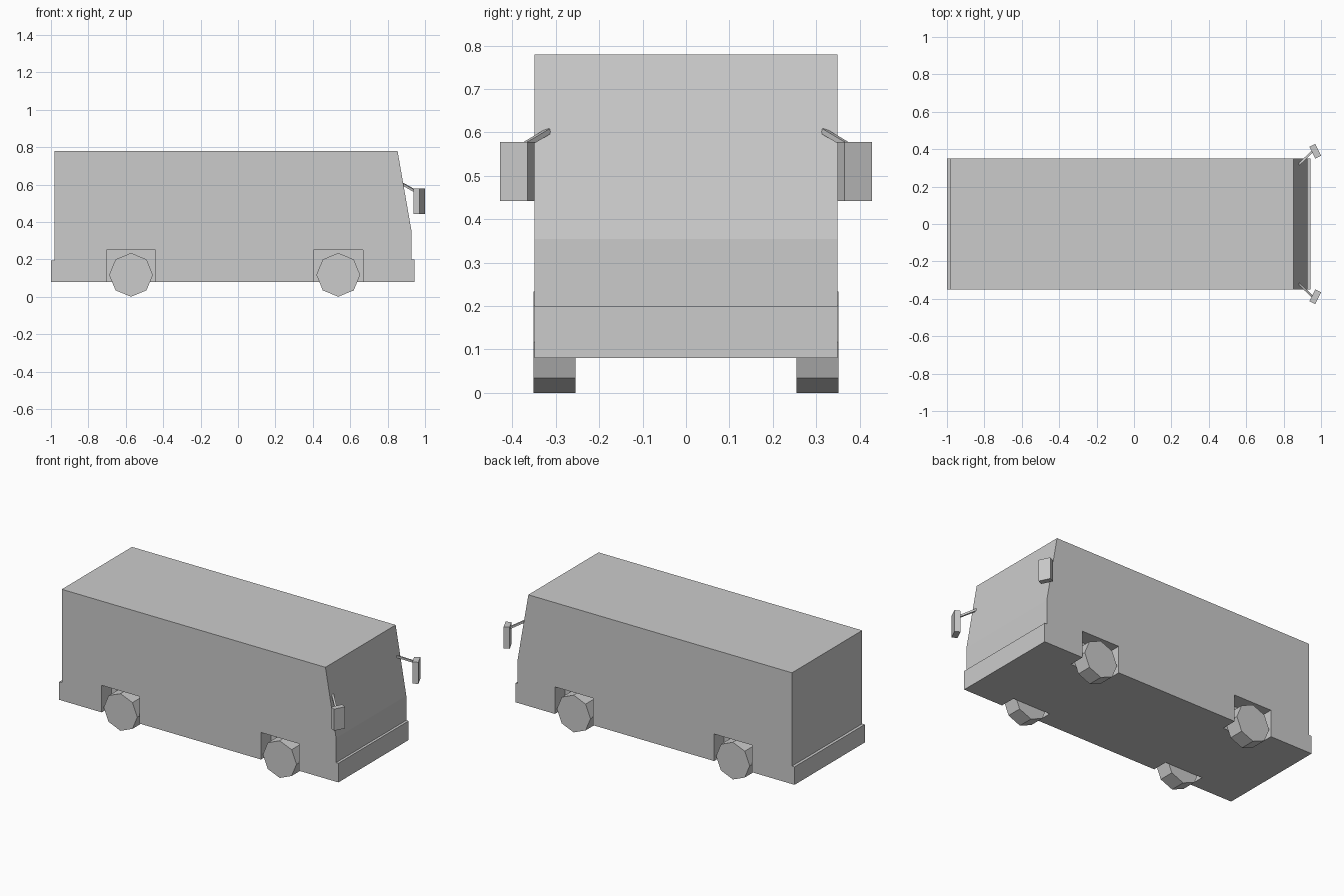
import bpy, bmesh, math
from mathutils import Matrix, Vector

if "Cube" in bpy.data.objects:
    bpy.data.objects.remove(bpy.data.objects["Cube"])

HALF_W = 0.349
WHEEL_X = (-0.572, 0.536)
WHEEL_R = 0.117


def finish(name, bm):
    bmesh.ops.recalc_face_normals(bm, faces=bm.faces)
    mesh = bpy.data.meshes.new(name)
    bm.to_mesh(mesh)
    bm.free()
    ob = bpy.data.objects.new(name, mesh)
    bpy.context.collection.objects.link(ob)
    return ob


def add_box(bm, centre, size, rot=Matrix()):
    m = Matrix.Translation(centre) @ rot @ Matrix.Diagonal((*size, 1))
    bmesh.ops.create_cube(bm, size=1, matrix=m)


# Van body: side profile with bumper steps, extruded across the width
profile = [(-1, 0.08), (0.943, 0.08), (0.943, 0.2), (0.927, 0.2), (0.927, 0.355),
           (0.853, 0.78), (-0.982, 0.78), (-0.982, 0.193), (-1, 0.193)]
bm = bmesh.new()
face = bm.faces.new([bm.verts.new((x, -HALF_W, z)) for x, z in profile])
ext = bmesh.ops.extrude_face_region(bm, geom=[face])
bmesh.ops.translate(bm, vec=(0, 2 * HALF_W, 0),
                    verts=[v for v in ext["geom"] if isinstance(v, bmesh.types.BMVert)])
body = finish("van_body", bm)

# Square wheel arches cut from the body
bm = bmesh.new()
for x in WHEEL_X:
    for side in (-1, 1):
        add_box(bm, (x, side * 0.325, 0.125), (0.264, 0.15, 0.25))
cutter = finish("wheel_arch_cutter", bm)
cutter.hide_render = True
cutter.hide_viewport = True
cut = body.modifiers.new("wheel_arches", 'BOOLEAN')
cut.operation = 'DIFFERENCE'
cut.solver = 'EXACT'
cut.object = cutter

for side, side_name in ((-1, "right"), (1, "left")):
    # Eight-sided wheels with a corner at the top
    for x, end_name in zip(WHEEL_X, ("rear", "front")):
        bm = bmesh.new()
        m = (Matrix.Translation((x, side * 0.303, WHEEL_R))
             @ Matrix.Rotation(math.pi / 2, 4, 'X'))
        bmesh.ops.create_cone(bm, cap_ends=True, segments=8, radius1=WHEEL_R,
                              radius2=WHEEL_R, depth=0.096, matrix=m)
        finish(f"{end_name}_{side_name}_wheel", bm)

    # Mirror housing, turned outwards
    bm = bmesh.new()
    add_box(bm, (0.969, side * 0.389, 0.51), (0.035, 0.071, 0.136),
            Matrix.Rotation(side * math.radians(26), 4, 'Z'))
    finish(f"{side_name}_mirror", bm)

    # Mirror arm from the windscreen to the housing
    a = Vector((0.88, side * 0.317, 0.603))
    b = Vector((0.952, side * 0.386, 0.562))
    bm = bmesh.new()
    add_box(bm, (a + b) / 2, (0.012, 0.012, (b - a).length),
            (b - a).to_track_quat('Z', 'Y').to_matrix().to_4x4())
    finish(f"{side_name}_mirror_arm", bm)
